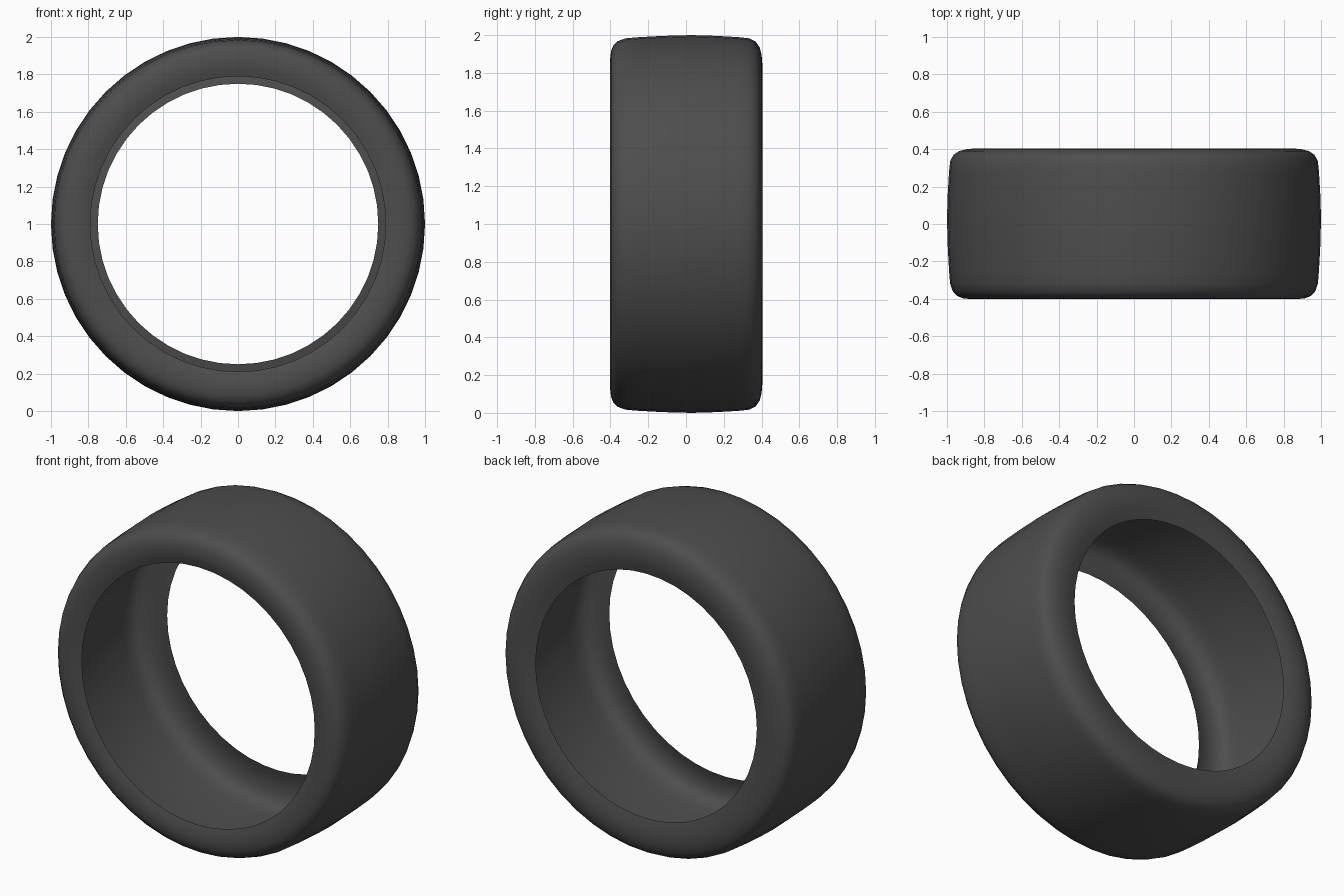
import bpy, bmesh, math

if "Cube" in bpy.data.objects:
    bpy.data.objects.remove(bpy.data.objects["Cube"])

SEGMENTS = 48

# Cross-section of the hollow tyre, (y, radius), front bead to back bead
PROFILE = [
    (-0.385, 0.79), (-0.397, 0.83), (-0.402, 0.87), (-0.397, 0.915),
    (-0.385, 0.945), (-0.362, 0.968), (-0.32, 0.983), (-0.25, 0.989),
    (-0.12, 0.996), (0.03, 1.0), (0.16, 0.996), (0.28, 0.989),
    (0.335, 0.983), (0.37, 0.965), (0.39, 0.935), (0.400, 0.895),
    (0.404, 0.85), (0.398, 0.80), (0.385, 0.75),
]

rubber = bpy.data.materials.new("dark_rubber")
rubber.diffuse_color = (0.075, 0.075, 0.075, 1)
rubber.use_nodes = True
rubber.node_tree.nodes["Principled BSDF"].inputs["Base Color"].default_value = rubber.diffuse_color

# Tyre shell: revolve the open section around the wheel axis
bm = bmesh.new()
rings = []
for i in range(SEGMENTS):
    a = 2 * math.pi * i / SEGMENTS
    rings.append([bm.verts.new((r * math.sin(a), y, 1 + r * math.cos(a)))
                  for y, r in PROFILE])
for i in range(SEGMENTS):
    near, far = rings[i], rings[(i + 1) % SEGMENTS]
    for j in range(len(PROFILE) - 1):
        face = bm.faces.new((near[j], far[j], far[j + 1], near[j + 1]))
        face.smooth = True

# Make the tread face outward
bm.normal_update()
top = max(bm.faces, key=lambda f: f.calc_center_median().z)
if top.normal.z < 0:
    bmesh.ops.reverse_faces(bm, faces=bm.faces[:])

mesh = bpy.data.meshes.new("tyre")
bm.to_mesh(mesh)
bm.free()
mesh.materials.append(rubber)
tyre = bpy.data.objects.new("tyre", mesh)
bpy.context.collection.objects.link(tyre)
